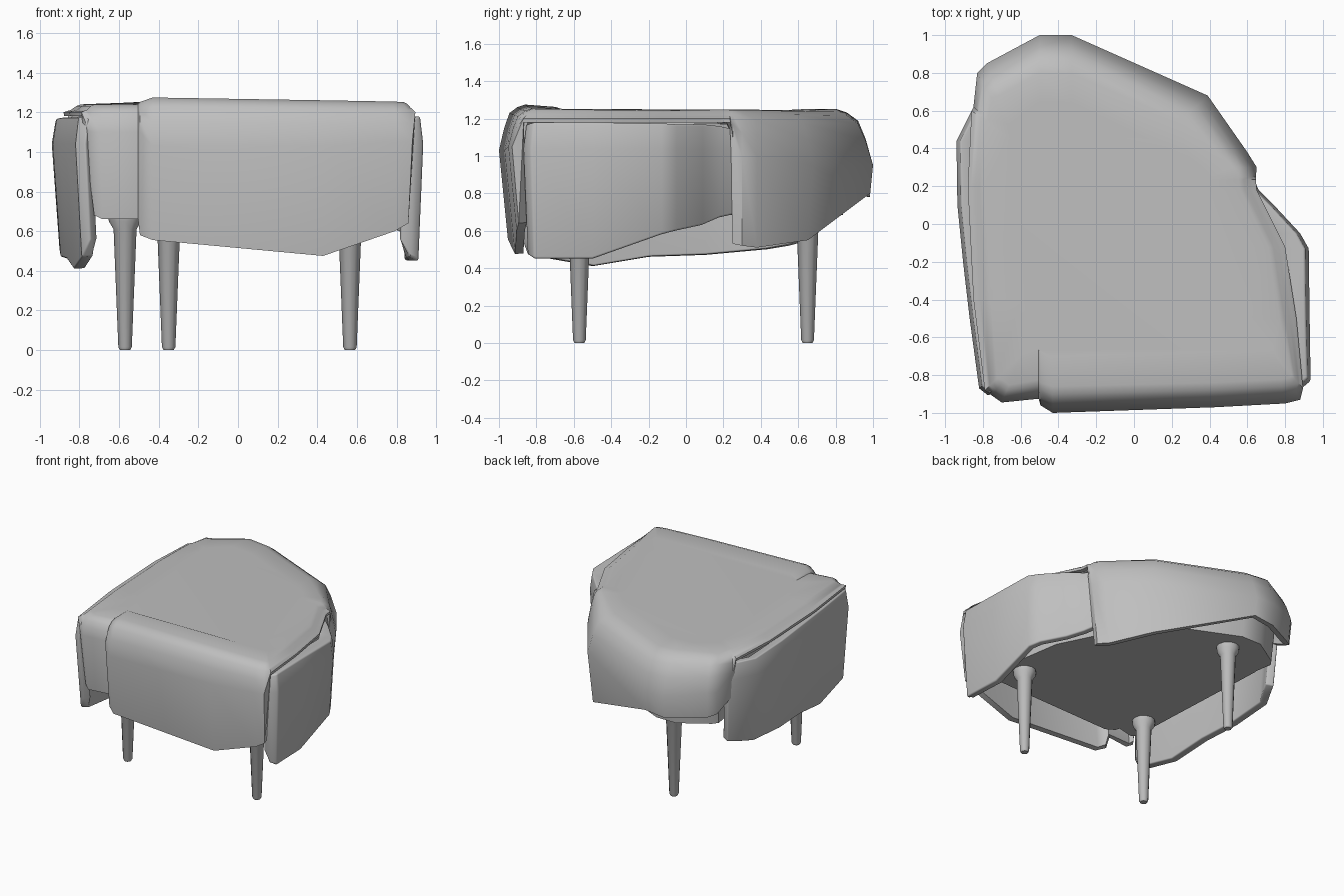
import bpy, bmesh
from math import cos, sin, tau, hypot, radians

if "Cube" in bpy.data.objects:
    bpy.data.objects.remove(bpy.data.objects["Cube"], do_unlink=True)

grey = bpy.data.materials.new("light_grey")
grey.use_nodes = True
grey.diffuse_color = (0.52, 0.52, 0.52, 1)
grey.node_tree.nodes["Principled BSDF"].inputs["Base Color"].default_value = (0.52, 0.52, 0.52, 1)


def inward(x, y, d):
    """Move a plan point by d toward the nearest spot of the flat middle."""
    tx = min(max(x, -0.6), 0.75 if y < 0 else 0.1)
    ty = min(max(y, -0.7), 0.4)
    r = hypot(x - tx, y - ty)
    return x + (tx - x) * d / r, y + (ty - y) * d / r


def loft(name, rings, closed=True, top=False, bottom=False, thickness=0, bevel=0):
    """Join rings, listed from top to bottom, into a skin facing outward."""
    bm = bmesh.new()
    rows = [[bm.verts.new(p) for p in ring] for ring in rings]
    n = len(rows[0])
    for a, b in zip(rows, rows[1:]):
        for i in range(n if closed else n - 1):
            j = (i + 1) % n
            bm.faces.new((a[i], b[i], b[j], a[j]))
    if top:
        bm.faces.new(rows[0])
    if bottom:
        bm.faces.new(rows[-1][::-1])
    mesh = bpy.data.meshes.new(name)
    bm.to_mesh(mesh)
    bm.free()
    mesh.materials.append(grey)
    obj = bpy.data.objects.new(name, mesh)
    bpy.context.collection.objects.link(obj)
    if thickness:
        mod = obj.modifiers.new("Thickness", 'SOLIDIFY')
        mod.thickness, mod.offset = thickness, -1
    if bevel:
        mod = obj.modifiers.new("Rounding", 'BEVEL')
        mod.width, mod.segments, mod.limit_method = bevel, 3, 'ANGLE'
        mod.angle_limit = radians(50)
    bpy.ops.object.select_all(action='DESELECT')
    obj.select_set(True)
    bpy.context.view_layer.objects.active = obj
    bpy.ops.object.convert(target='MESH')
    bpy.ops.object.shade_smooth_by_angle(angle=radians(42))


# Cover outline: x, y, width of rounded shoulder, widest height, hem height
SIDE = (0.09, 1.20, 1.18)
outline = [
    (-0.79, -0.88, *SIDE),
    (-0.75, -0.91, 0.10, 1.10, 0.68), (-0.70, -0.945, 0.10, 1.10, 0.66),
    (-0.505, -0.925, 0.10, 1.10, 0.66), (-0.495, -0.96, 0.12, 1.10, 0.58),
    (-0.43, -1.00, 0.14, 1.03, 0.555), (0.43, -0.97, 0.13, 1.03, 0.475),
    (0.80, -0.95, 0.13, 1.05, 0.60), (0.88, -0.93, 0.13, 1.05, 0.64),
    (0.895, -0.87, *SIDE), (0.86, -0.50, *SIDE), (0.80, -0.12, *SIDE),
    (0.65, 0.18, *SIDE), (0.645, 0.235, *SIDE),
    (0.645, 0.25, 0.09, 1.10, 0.53), (0.65, 0.30, 0.13, 1.00, 0.52),
    (0.60, 0.38, 0.17, 1.00, 0.51), (0.39, 0.68, 0.20, 0.95, 0.55),
    (-0.33, 1.00, 0.20, 0.95, 0.80), (-0.50, 1.00, 0.20, 0.95, 0.78),
    (-0.78, 0.85, 0.18, 1.00, 0.80), (-0.83, 0.80, 0.15, 1.00, 0.82),
    (-0.85, 0.62, 0.10, 1.10, 0.90),
    (-0.86, 0.60, *SIDE), (-0.88, 0.20, *SIDE), (-0.85, -0.40, *SIDE),
]


def top_height(x, y):
    """The narrow right strip lies lower than the main panel."""
    if x < -0.45:
        return 1.24 if x < -0.5 else 1.252
    return 1.26 - 0.014 * y - (0.016 * (x + 0.4) if y < 0 else 0.01)


rings = [[] for _ in range(7)]
for x, y, d, wide, hem in outline:
    z = top_height(x, y)
    shoulder = z - d * 0.32
    rings[0].append((*inward(x, y, d + 0.16), (z + 1.25) / 2))
    rings[1].append((*inward(x, y, d), z))
    rings[2].append((*inward(x, y, d * 0.7), z - d * 0.1))
    rings[3].append((*inward(x, y, d * 0.4), shoulder))
    rings[4].append((*inward(x, y, d * 0.2), shoulder * 0.6 + wide * 0.4))
    rings[5].append((x, y, wide))
    rings[6].append((*inward(x, y, 0.05 * (wide - hem) / 0.5), hem))
loft("seat_cover", rings, top=True, thickness=0.045)

# Solid core under the cover
loft("seat_core", [[(*inward(x, y, d), z) for x, y, *_ in outline]
                   for d, z in ((0.11, 1.17), (0.16, 0.685))], top=True, bottom=True)


# Side flaps: x, y, top height, hem height
def flap(name, path, roof, lean):
    rows = [[], [], [], []]
    for x, y, high, low in path:
        rows[0].append((*inward(x, y, roof), high - 0.01))
        rows[1].append((*inward(x, y, 0.02), high))
        rows[2].append((x, y, 1.04))
        rows[3].append((*inward(x, y, lean), low))
    loft(name, rows, closed=False, thickness=0.06, bevel=0.02)


flap("left_flap", [
    (0.83, -0.87, 1.16, 0.56), (0.89, -0.868, 1.17, 0.47), (0.935, -0.83, 1.18, 0.45),
    (0.93, -0.50, 1.18, 0.45),
    (0.925, -0.13, 1.175, 0.58), (0.88, -0.05, 1.17, 0.60), (0.75, 0.09, 1.17, 0.63),
    (0.66, 0.18, 1.16, 0.67), (0.62, 0.27, 1.14, 0.69)], 0.13, 0.03)
flap("right_flap", [
    (-0.83, 0.66, 1.15, 0.54), (-0.87, 0.58, 1.16, 0.52), (-0.94, 0.44, 1.16, 0.50),
    (-0.935, 0.10, 1.17, 0.47), (-0.905, -0.20, 1.175, 0.46), (-0.87, -0.50, 1.175, 0.41),
    (-0.82, -0.87, 1.175, 0.47), (-0.77, -0.91, 1.17, 0.56)], 0.09, 0.04)

# Three tapered legs with flared heads
leg_profile = [(0.085, 0.69), (0.082, 0.65), (0.058, 0.61), (0.034, 0.015), (0.026, 0)]
for name, cx, cy in (("front_right_leg", -0.57, -0.57),
                     ("front_left_leg", 0.565, -0.57),
                     ("back_leg", -0.35, 0.65)):
    loft(name, [[(cx + r * cos(tau * i / 12), cy + r * sin(tau * i / 12), z)
                 for i in range(12)] for r, z in leg_profile], top=True, bottom=True)
